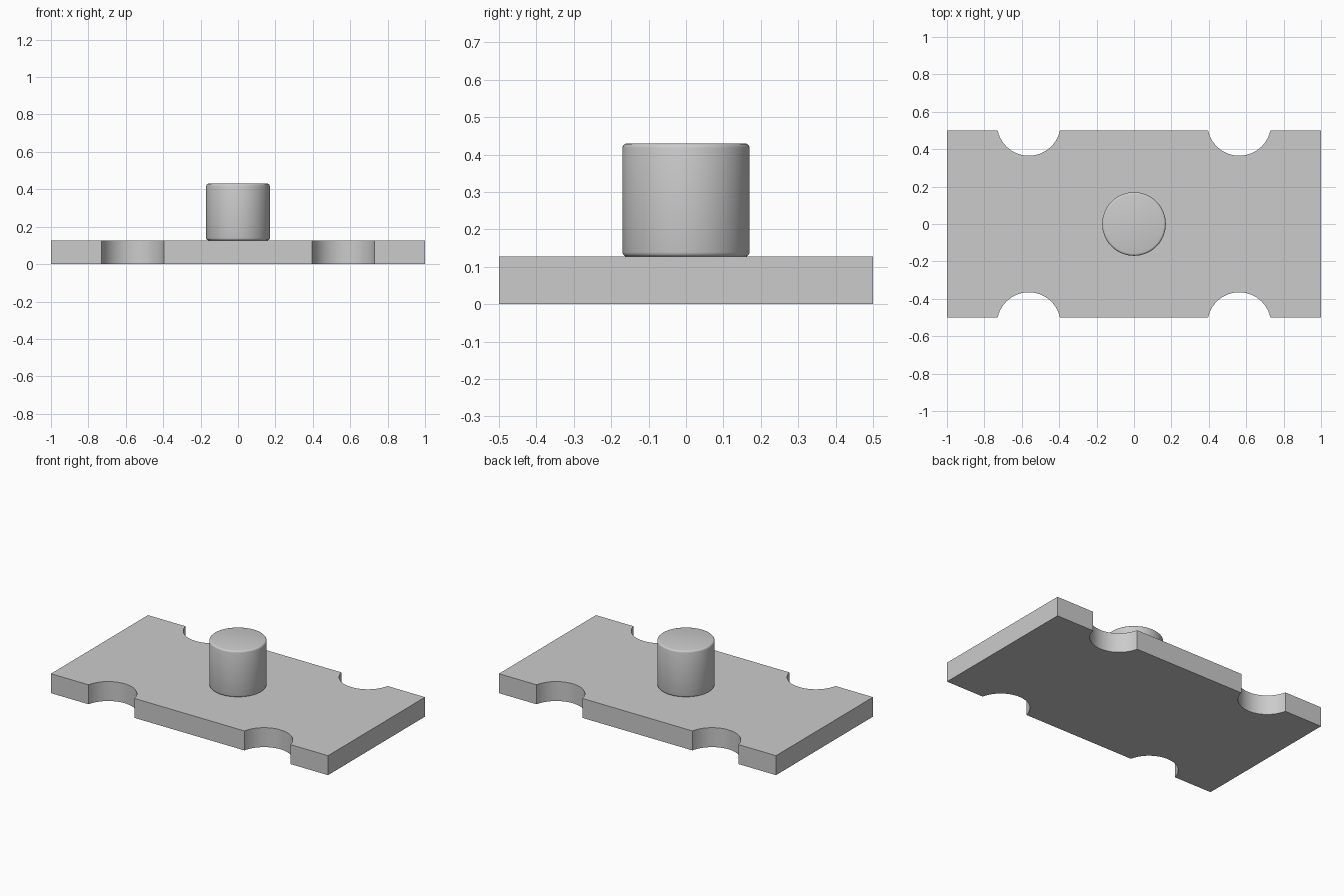
import bpy, bmesh
from math import asin, sin, cos, pi

if "Cube" in bpy.data.objects:
    bpy.data.objects.remove(bpy.data.objects["Cube"])

PLATE_H, PIN_TOP, R = 0.127, 0.43, 0.17
NOTCH_X, NOTCH_Y = 0.5625, 0.535


def finish(bm, name):
    bmesh.ops.recalc_face_normals(bm, faces=bm.faces)
    me = bpy.data.meshes.new(name)
    bm.to_mesh(me)
    bm.free()
    ob = bpy.data.objects.new(name, me)
    bpy.context.collection.objects.link(ob)
    bpy.ops.object.select_all(action='DESELECT')
    bpy.context.view_layer.objects.active = ob
    ob.select_set(True)
    bpy.ops.object.shade_smooth_by_angle(angle=0.6)
    return ob


def notch(cx, steps=24):
    """Arc biting into the front edge, left to right."""
    a = asin((NOTCH_Y - 0.5) / R)
    angles = [pi - a + (2 * a - pi) * i / steps for i in range(steps + 1)]
    return [(cx + R * cos(t), -NOTCH_Y + R * sin(t)) for t in angles]


# Base plate: front edge with two notches, rotated half a turn for the back
half = [(-1, -0.5)] + notch(-NOTCH_X) + notch(NOTCH_X) + [(1, -0.5)]
outline = half + [(-x, -y) for x, y in half]
bm = bmesh.new()
face = bm.faces.new([bm.verts.new((x, y, 0)) for x, y in outline])
ext = bmesh.ops.extrude_face_region(bm, geom=[face], use_keep_orig=True)
top = [g for g in ext["geom"] if isinstance(g, bmesh.types.BMVert)]
bmesh.ops.translate(bm, verts=top, vec=(0, 0, PLATE_H))
finish(bm, "base_plate")

# Centre pin: cylinder with softly rounded rims
bm = bmesh.new()
bmesh.ops.create_cone(bm, cap_ends=True, segments=64, radius1=R, radius2=R,
                      depth=PIN_TOP - PLATE_H)
bmesh.ops.translate(bm, verts=bm.verts, vec=(0, 0, (PIN_TOP + PLATE_H) / 2))
rims = [e for e in bm.edges if abs(e.verts[0].co.z - e.verts[1].co.z) < 1e-4]
bmesh.ops.bevel(bm, geom=rims, offset=0.012, segments=3, profile=0.5,
                affect='EDGES')
finish(bm, "centre_pin")
